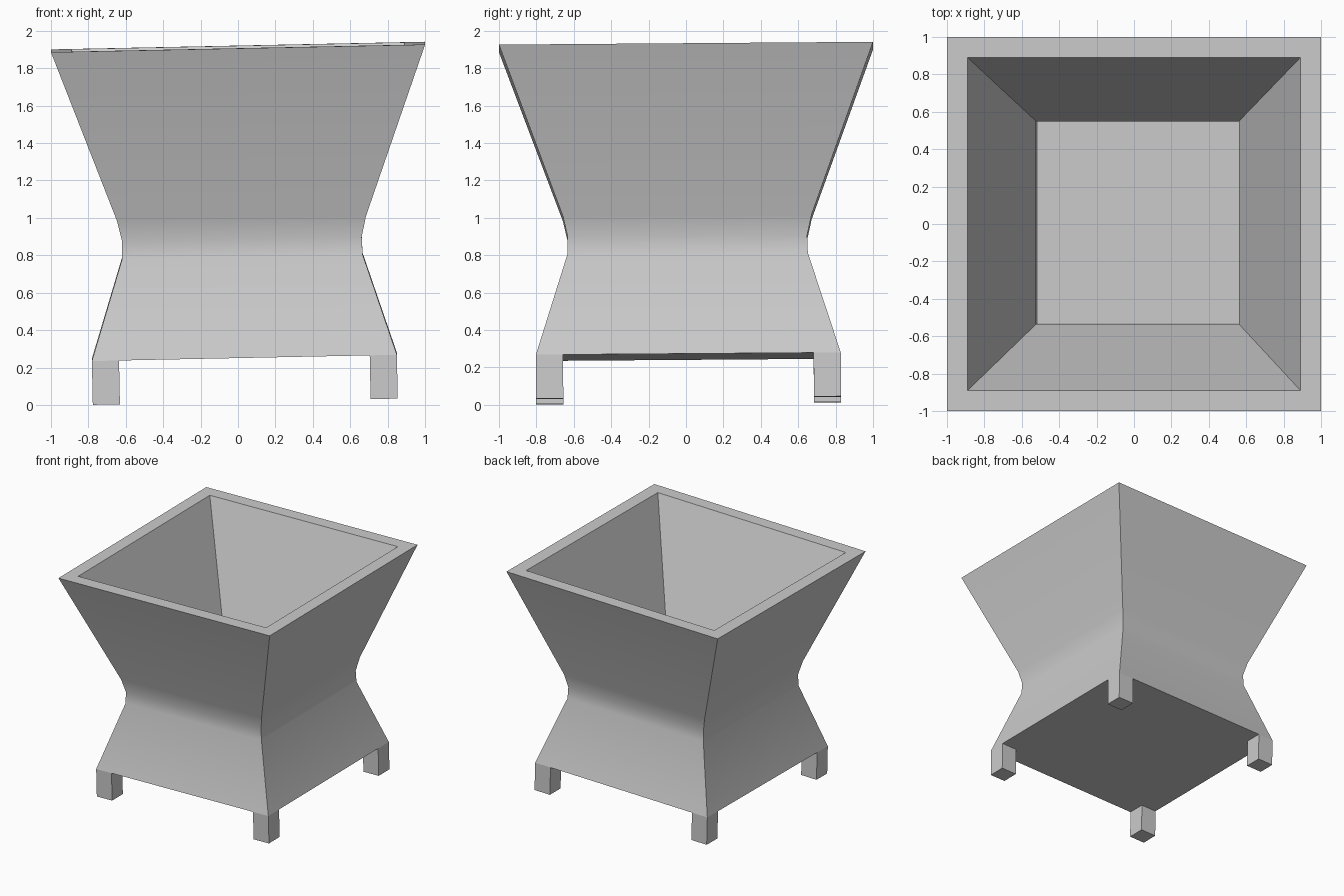
import bpy, bmesh
from mathutils import Euler

if "Cube" in bpy.data.objects:
    bpy.data.objects.remove(bpy.data.objects["Cube"])

RIM_Z = 1.913
TILT = Euler((0.0075, -0.0205, 0))  # the whole planter leans slightly


def add_object(name, bm):
    bmesh.ops.recalc_face_normals(bm, faces=bm.faces)
    mesh = bpy.data.meshes.new(name)
    bm.to_mesh(mesh)
    bm.free()
    ob = bpy.data.objects.new(name, mesh)
    bpy.context.collection.objects.link(ob)
    ob.location.z = RIM_Z
    ob.rotation_euler = TILT
    return ob


def ring(bm, h, z):
    return [bm.verts.new((sx * h, sy * h, z - RIM_Z))
            for sx, sy in ((-1, -1), (1, -1), (1, 1), (-1, 1))]


# Planter body: (half width, height) from underside, over the rim, to inner floor
profile = [(0.815, 0.257), (0.643, 0.795), (0.64, 0.89), (0.665, 1.0),
           (1.0, RIM_Z), (0.89, RIM_Z), (0.542, 0.99), (0.542, 0.58)]
bm = bmesh.new()
rings = [ring(bm, h, z) for h, z in profile]
for a, b in zip(rings, rings[1:]):
    for i in range(4):
        j = (i + 1) % 4
        bm.faces.new((a[i], a[j], b[j], b[i]))
bm.faces.new(rings[0][::-1])
bm.faces.new(rings[-1])
body = add_object("planter_body", bm)
bpy.context.view_layer.objects.active = body
body.select_set(True)
bpy.ops.object.shade_smooth_by_angle(angle=0.31)

# Four square feet, flush with the lower corners
W, TOP, BOTTOM = 0.145, 0.257, 0.023
for side, sx in (("left", -1), ("right", 1)):
    for end, sy in (("front", -1), ("back", 1)):
        bm = bmesh.new()
        bmesh.ops.create_cube(bm, size=1)
        bmesh.ops.scale(bm, vec=(W, W, TOP - BOTTOM), verts=bm.verts)
        c = 0.815 - W / 2
        bmesh.ops.translate(bm, vec=(sx * c, sy * c, (TOP + BOTTOM) / 2 - RIM_Z),
                            verts=bm.verts)
        add_object(f"{end}_{side}_foot", bm)
